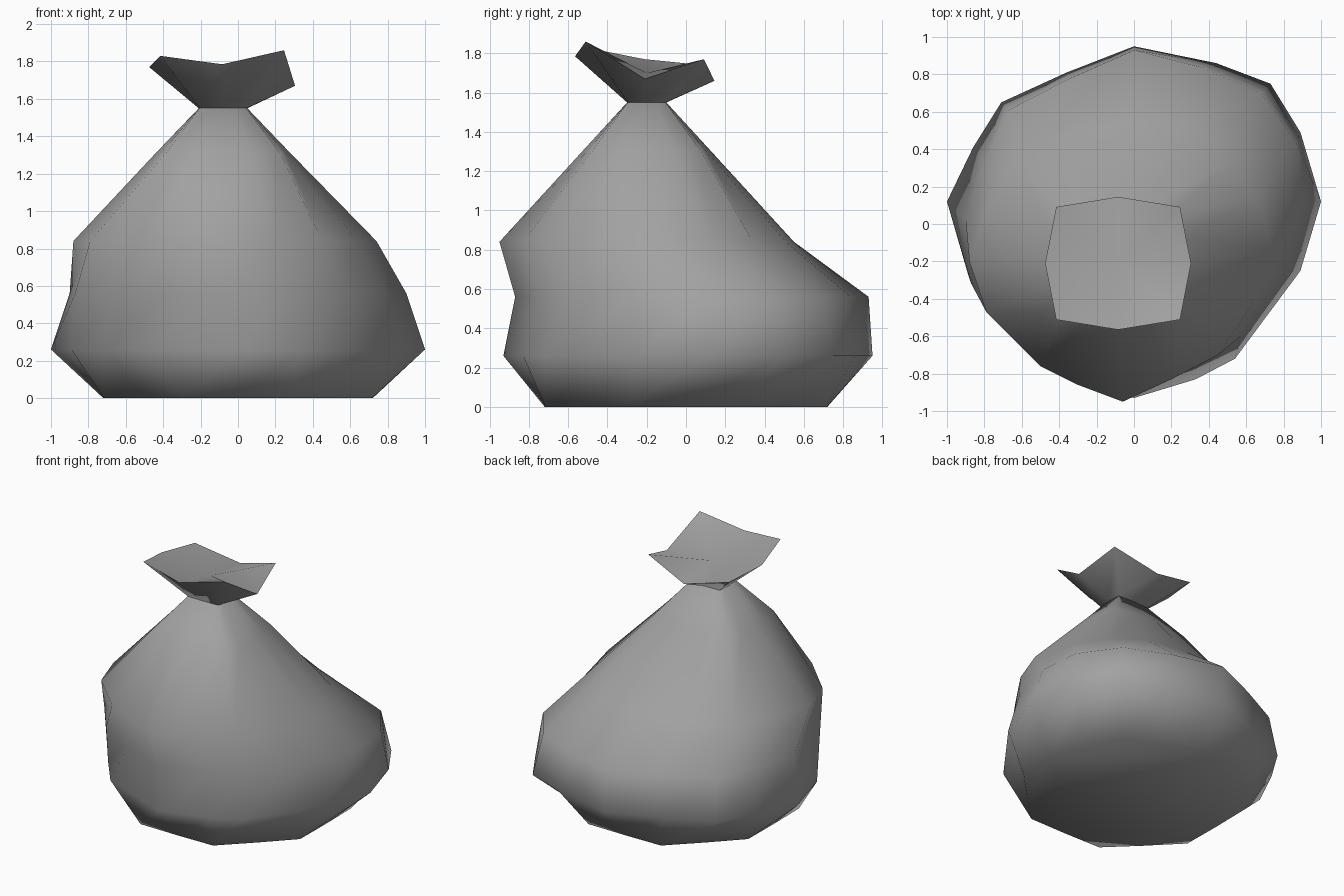
import bpy, bmesh, math

cube = bpy.data.objects.get("Cube")
if cube:
    bpy.data.objects.remove(cube, do_unlink=True)

grey = bpy.data.materials.new("bag_grey")
grey.use_nodes = True
COLOR = (0.36, 0.36, 0.36, 1)
grey.diffuse_color = COLOR
grey.node_tree.nodes["Principled BSDF"].inputs["Base Color"].default_value = COLOR


def octagon(cx, cy, rx, ry, corner):
    """Eight points from +x; corner above 1 pushes the diagonals out to a squarer shape."""
    pts = []
    for i in range(8):
        a, k = i * math.pi / 4, corner if i % 2 else 1
        pts.append((cx + k * rx * math.cos(a), cy + k * ry * math.sin(a)))
    return pts


def doubled(points):
    """Add the midpoint of every edge."""
    out = []
    for p, q in zip(points, points[1:] + points[:1]):
        out += [p, ((p[0] + q[0]) / 2, (p[1] + q[1]) / 2)]
    return out


def loft(name, rings, top_centre=None):
    """Skin closed loops of 3D points, cap the bottom, and cap or dish the top."""
    bm = bmesh.new()
    loops = [[bm.verts.new(p) for p in ring] for ring in rings]
    n = len(loops[0])
    for low, high in zip(loops, loops[1:]):
        for i in range(n):
            j = (i + 1) % n
            bm.faces.new((low[i], low[j], high[j], high[i]))
    bm.faces.new(loops[0][::-1])
    if top_centre:
        hub = bm.verts.new(top_centre)
        for i in range(n):
            bm.faces.new((loops[-1][i], loops[-1][(i + 1) % n], hub))
    else:
        bm.faces.new(loops[-1])
    mesh = bpy.data.meshes.new(name)
    bm.to_mesh(mesh)
    bm.free()
    mesh.materials.append(grey)
    obj = bpy.data.objects.new(name, mesh)
    bpy.context.collection.objects.link(obj)
    bpy.ops.object.select_all(action='DESELECT')
    obj.select_set(True)
    bpy.context.view_layer.objects.active = obj
    bpy.ops.object.shade_smooth_by_angle(angle=math.radians(75))


# Sagging sack: outlines from the floor up to the tied neck
base = []
for i in range(16):
    a, r = i * math.pi / 8, .775 if i % 2 else .72
    base.append((r * math.cos(a), r * math.sin(a)))
widest = [(1, .12), (.89, .49), (.73, .75), (.44, .86),
          (0, .95), (-.36, .81), (-.71, .65), (-.86, .41),
          (-1, .12), (-.89, -.26), (-.72, -.49), (-.54, -.72),
          (0, -.93), (.33, -.83), (.54, -.72), (.89, -.25)]
belly = [(.9, .12), (.87, .43), (.68, .7), (.35, .84),
         (0, .93), (-.34, .78), (-.67, .61), (-.8, .33),
         (-.9, .02), (-.87, -.32), (-.68, -.57), (-.38, -.74),
         (-.03, -.87), (.3, -.76), (.57, -.6), (.79, -.26)]
shoulder = [(.74, -.15), (.66, .13), (.53, .34), (.31, .51),
            (0, .55), (-.35, .48), (-.64, .35), (-.79, .07),
            (-.88, -.2), (-.79, -.47), (-.5, -.76), (-.3, -.86),
            (-.06, -.95), (.2, -.83), (.45, -.7), (.64, -.42)]
gather = octagon(-.08, -.2, .36, .32, 1.2)
neck = octagon(-.08, -.2, .13, .1, 1.35)
outlines = [(0, base), (.26, widest), (.56, belly), (.84, shoulder),
            (1.31, doubled(gather)), (1.55, doubled(neck))]
loft("bag_body", [[(x, y, z) for x, y in pts] for z, pts in outlines])

# Flared, uneven gathered top above the tie, dished inside
rim_heights = [1.67, 1.77, 1.66, 1.74, 1.77, 1.83, 1.785, 1.86]
rim = octagon(-.085, -.21, .39, .355, 1.2)
loft("gathered_top",
     [[(x, y, 1.55) for x, y in neck],
      [(x, y, z) for (x, y), z in zip(rim, rim_heights)]],
     top_centre=(-.08, -.2, 1.7))
